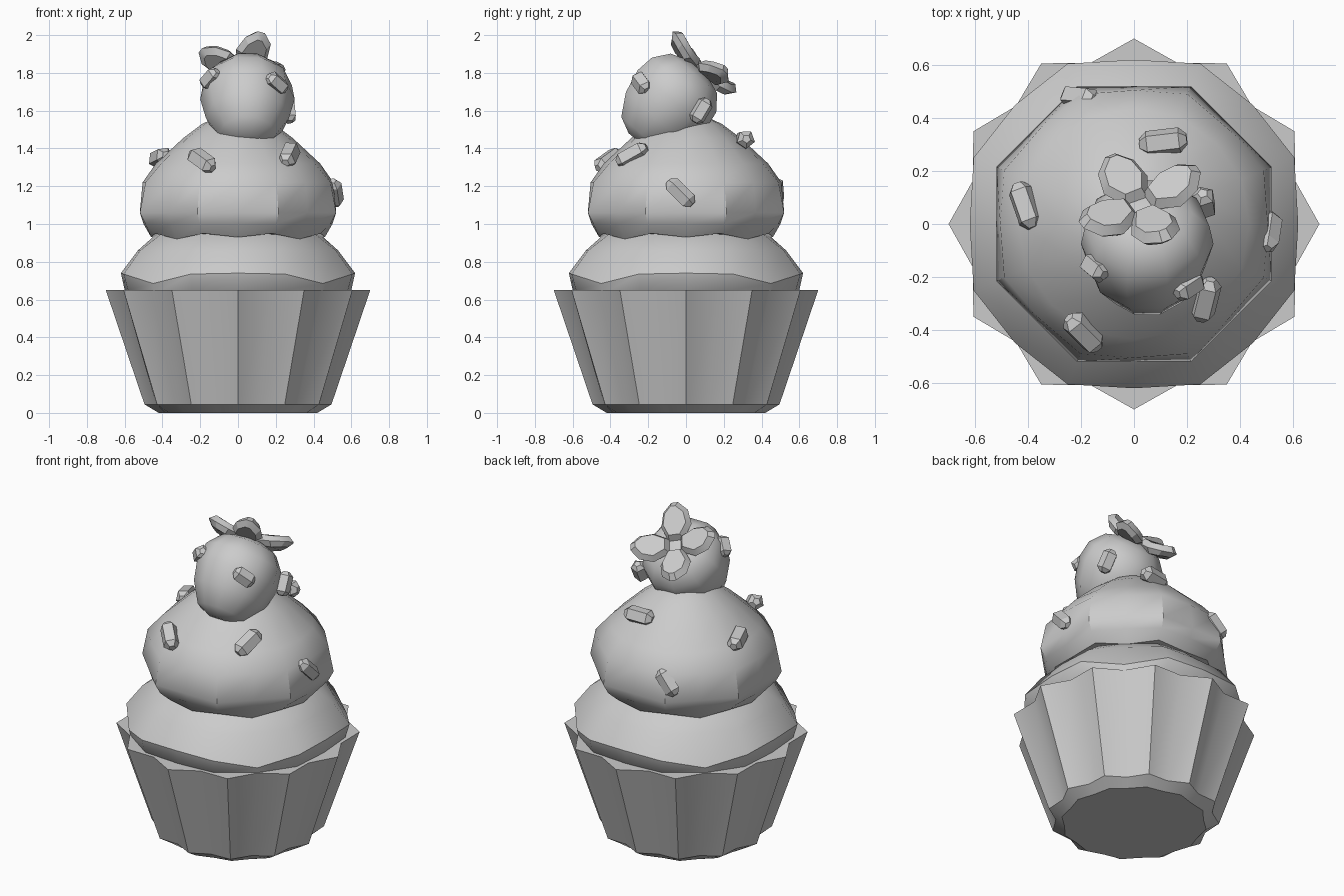
import bpy, bmesh, math
from mathutils import Vector, Matrix

if "Cube" in bpy.data.objects:
    bpy.data.objects.remove(bpy.data.objects["Cube"])

grey = bpy.data.materials.new("plain_grey")
grey.diffuse_color = (0.6, 0.6, 0.6, 1)
grey.use_nodes = True
grey.node_tree.nodes["Principled BSDF"].inputs["Base Color"].default_value = grey.diffuse_color


def finish(bm, name, angle=35):
    """Turn a bmesh into an object, smooth below the given edge angle."""
    bmesh.ops.recalc_face_normals(bm, faces=bm.faces)
    mesh = bpy.data.meshes.new(name)
    bm.to_mesh(mesh)
    bm.free()
    mesh.materials.append(grey)
    mesh.shade_smooth()
    mesh.set_sharp_from_angle(angle=math.radians(angle))
    obj = bpy.data.objects.new(name, mesh)
    bpy.context.collection.objects.link(obj)
    return obj


def loft(rings, name, angle=35, matrix=None):
    """Skin a stack of closed rings and cap both ends."""
    bm = bmesh.new()
    loops = [[bm.verts.new(p) for p in ring] for ring in rings]
    n = len(loops[0])
    for a, b in zip(loops, loops[1:]):
        for i in range(n):
            j = (i + 1) % n
            bm.faces.new((a[i], a[j], b[j], b[i]))
    bm.faces.new(loops[0][::-1])
    bm.faces.new(loops[-1])
    if matrix:
        bm.transform(matrix)
    return finish(bm, name, angle)


def alternating_ring(count, radii, heights, turn=0.0):
    """Ring whose radius and height cycle through the given values."""
    pts = []
    for i in range(count):
        a = turn + math.tau * i / count
        r, z = radii[i % len(radii)], heights[i % len(heights)]
        pts.append((r * math.cos(a), r * math.sin(a), z))
    return pts


def frame(centre, x_axis, z_axis):
    """Matrix with its x along x_axis and z close to z_axis."""
    x = Vector(x_axis).normalized()
    y = Vector(z_axis).cross(x).normalized()
    z = x.cross(y)
    m = Matrix((x, y, z)).transposed().to_4x4()
    m.translation = Vector(centre)
    return m


# Pleated paper cup with twelve points
loft([alternating_ring(24, (0.42, 0.40), (0.0,)),
      alternating_ring(24, (0.495, 0.45), (0.045,)),
      alternating_ring(24, (0.70, 0.63), (0.65,))], "paper_cup", 30)

# Lower icing tier: wavy rim, drooping at the diagonals
R3 = (0.62, 0.655, 0.635, 0.655)
loft([alternating_ring(16, (0.56,), (0.6,)),
      alternating_ring(16, (0.60, 0.63, 0.62, 0.63), (0.65, 0.65, 0.63, 0.65)),
      alternating_ring(16, R3, (0.74, 0.735, 0.685, 0.735)),
      alternating_ring(16, (0.53, 0.56), (0.86,)),
      alternating_ring(16, (0.44, 0.45), (0.94,)),
      alternating_ring(16, (0.30,), (1.0,))], "lower_icing", 35)

# Upper icing tier: eight-sided rim under a smooth dome
loft([alternating_ring(16, (0.32,), (0.94,)),
      alternating_ring(16, (0.46, 0.475), (0.93, 0.95, 0.92, 0.95)),
      alternating_ring(16, (0.50, 0.53), (1.0,)),
      alternating_ring(16, (0.52, 0.562), (1.06,)),
      alternating_ring(16, (0.505, 0.53), (1.22,)),
      alternating_ring(16, (0.435, 0.44), (1.32,)),
      alternating_ring(16, (0.29,), (1.455,)),
      alternating_ring(16, (0.19,), (1.53,)),
      alternating_ring(16, (0.08,), (1.58,))], "upper_icing", 35)

# Berry on top, tilted so its blunt tip points forward and down
berry_axis = Vector((-0.05, 0.65, 0.76)).normalized()
berry_centre = Vector((0.05, -0.075, 1.66))
berry_profile = [(0.06, -0.285), (0.15, -0.245), (0.22, -0.13), (0.25, 0.0),
                 (0.235, 0.10), (0.17, 0.18), (0.07, 0.215)]
loft([alternating_ring(10, (r,), (z,)) for r, z in berry_profile], "berry", 50,
     frame(berry_centre, (1, 0, 0), berry_axis))

# Four thick leaves fanned around the top of the berry
leaf_hub = Vector((0.02, 0.08, 1.835))
leaf_outline = [(-0.11, 0.045), (-0.02, 0.092), (0.065, 0.075), (0.115, 0.02),
                (0.115, -0.02), (0.065, -0.075), (-0.02, -0.092), (-0.11, -0.045)]
leaves = [("front_leaf", (0.08, -0.015, 1.92)), ("right_leaf", (0.15, 0.14, 1.80)),
          ("back_leaf", (-0.04, 0.165, 1.745)), ("left_leaf", (-0.10, 0.02, 1.865))]
for name, centre in leaves:
    out = Vector(centre) - leaf_hub
    lift = out.normalized() + berry_axis * 0.25
    rings = [[(x * s, y * s, z + 1.2 * x * x) for x, y in leaf_outline]
             for s, z in ((0.7, -0.035), (1.0, -0.005), (0.75, 0.03))]
    loft(rings, name, 30, frame(centre, lift, berry_axis))

# Sprinkles: centre, direction, length, radius, what they sit on
dome_mid, berry_mid = Vector((0, 0, 1.0)), berry_centre
sprinkles = [((-0.205, 0.475, 1.17), (-0.11, 0.01, -0.12), 0.17, 0.047, dome_mid),
             ((0.11, 0.31, 1.445), (0.17, 0.02, 0.01), 0.18, 0.05, dome_mid),
             ((-0.41, 0.07, 1.35), (0.06, -0.17, 0.03), 0.18, 0.05, dome_mid),
             ((-0.19, -0.41, 1.335), (0.11, -0.11, -0.08), 0.18, 0.05, dome_mid),
             ((0.27, -0.285, 1.365), (-0.04, -0.16, -0.09), 0.18, 0.05, dome_mid),
             ((0.51, -0.03, 1.165), (0.02, 0.13, -0.13), 0.18, 0.045, dome_mid),
             ((-0.145, -0.165, 1.77), (0.06, -0.05, 0.07), 0.12, 0.045, berry_mid),
             ((0.205, -0.235, 1.745), (0.09, 0.06, -0.08), 0.13, 0.045, berry_mid),
             ((0.265, 0.08, 1.60), (-0.01, 0.06, 0.10), 0.14, 0.045, berry_mid)]
for i, (centre, way, length, radius, base) in enumerate(sprinkles):
    rings = []
    for x, s in ((-0.5, 0.45), (-0.34, 1), (0.34, 1), (0.5, 0.45)):
        ring = alternating_ring(5, (radius * s,), (x * length,), math.pi / 2)
        rings.append([(z, a, b) for a, b, z in ring])
    loft(rings, f"sprinkle_{i + 1}", 25, frame(centre, way, Vector(centre) - base))
